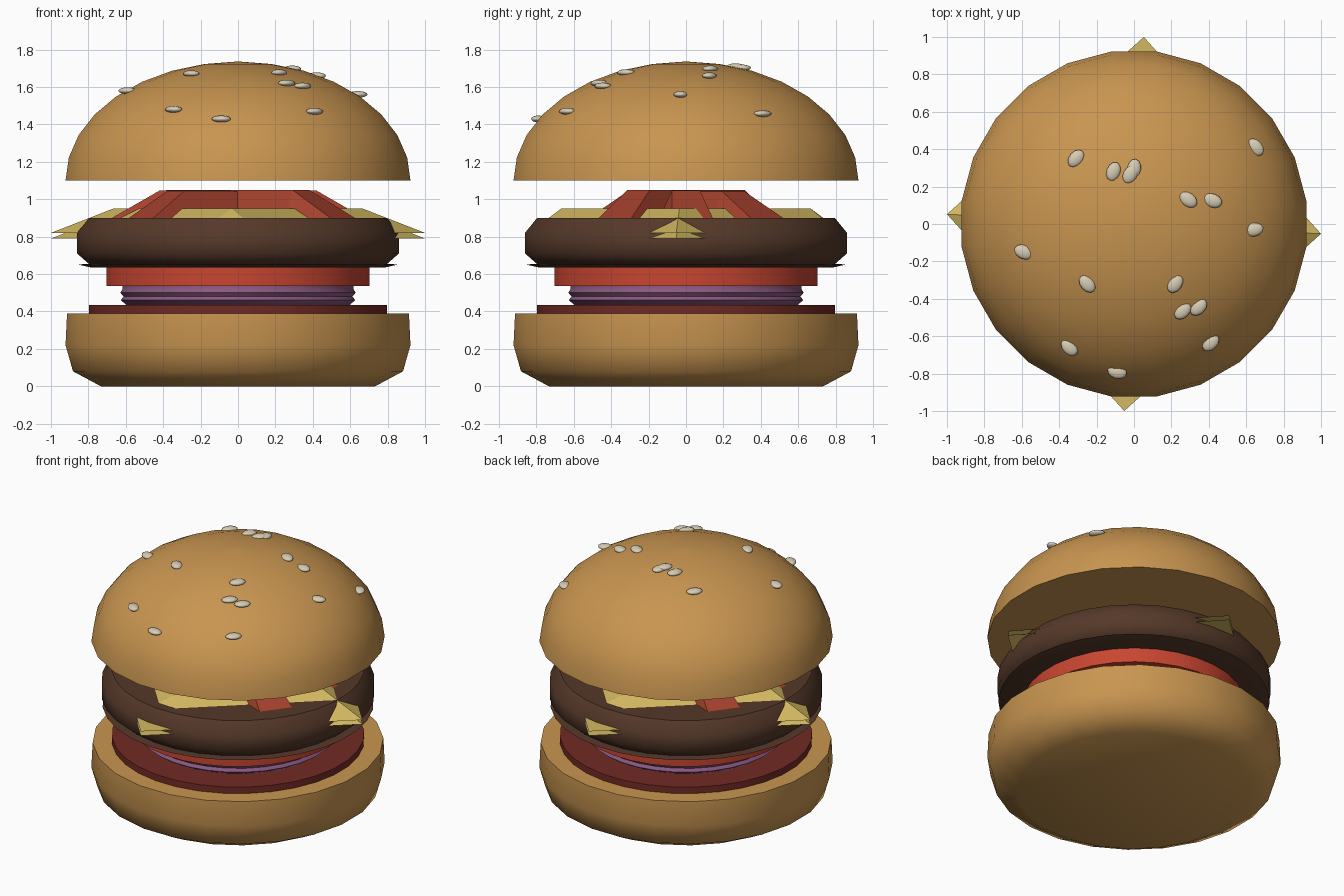
import bpy, bmesh, math
from mathutils import Matrix

if "Cube" in bpy.data.objects:
    bpy.data.objects.remove(bpy.data.objects["Cube"])


def material(name, rgb):
    m = bpy.data.materials.new(name)
    m.diffuse_color = (*rgb, 1)
    m.use_nodes = True
    m.node_tree.nodes["Principled BSDF"].inputs["Base Color"].default_value = m.diffuse_color
    return m


BUN = material("bun", (0.58, 0.30, 0.08))
MEAT = material("meat", (0.09, 0.04, 0.022))
CHEESE = material("cheese", (0.65, 0.48, 0.12))
TOMATO = material("tomato", (0.58, 0.06, 0.03))
SAUCE = material("sauce", (0.17, 0.023, 0.017))
ONION = material("onion", (0.26, 0.10, 0.22))
BACON = material("bacon", (0.38, 0.053, 0.026))
SEED = material("seed", (0.68, 0.61, 0.46))


def add_object(name, bm, mat, smooth):
    mesh = bpy.data.meshes.new(name)
    bm.to_mesh(mesh)
    bm.free()
    ob = bpy.data.objects.new(name, mesh)
    bpy.context.collection.objects.link(ob)
    mesh.materials.append(mat)
    if smooth:
        bpy.ops.object.select_all(action='DESELECT')
        ob.select_set(True)
        bpy.context.view_layer.objects.active = ob
        bpy.ops.object.shade_smooth_by_angle(angle=math.radians(smooth))
    return ob


def lathe(name, profile, mat, sides=32, smooth=40):
    """Revolve (radius, z) points, listed bottom to top, and cap both ends."""
    bm = bmesh.new()
    rings = []
    for r, z in profile:
        ring = []
        for i in range(sides):
            a = 2 * math.pi * (i + 0.5) / sides
            ring.append(bm.verts.new((r * math.cos(a), r * math.sin(a), z)))
        rings.append(ring)
    for lo, hi in zip(rings, rings[1:]):
        for i in range(sides):
            j = (i + 1) % sides
            bm.faces.new((lo[i], lo[j], hi[j], hi[i]))
    bm.faces.new(rings[0][::-1])
    bm.faces.new(rings[-1])
    return add_object(name, bm, mat, smooth)


def draped_sheet(name, half_x, half_y, nx, ny, z_edge, z_top, angle, mat):
    """Thin triangulated grid whose border row hangs lower than the middle."""
    bm = bmesh.new()
    rot = Matrix.Rotation(math.radians(angle), 4, 'Z')
    g = []
    for i in range(nx + 1):
        row = []
        for j in range(ny + 1):
            border = i in (0, nx) or j in (0, ny)
            v = bm.verts.new((half_x * (2 * i / nx - 1), half_y * (2 * j / ny - 1),
                              z_edge if border else z_top))
            row.append(v)
        g.append(row)
    for i in range(nx):
        for j in range(ny):
            a, b, c, d = g[i][j], g[i + 1][j], g[i + 1][j + 1], g[i][j + 1]
            bm.faces.new((a, b, c))
            bm.faces.new((a, c, d))
    bm.transform(rot)
    return add_object(name, bm, mat, 0)


# Buns
lathe("bottom_bun", [(0.74, 0), (0.89, 0.08), (0.93, 0.22), (0.922, 0.39)], BUN, 24, 50)
dome = [(0.93 * math.cos(t), 1.10 + 0.635 * math.sin(t))
        for t in (math.radians(11.25 * k) for k in range(8))]
lathe("top_bun", dome + [(0.02, 1.735)], BUN, 24, 50)

# Round fillings
lathe("sauce", [(0.80, 0.39), (0.80, 0.435)], SAUCE)
lathe("onion", [(0.60, 0.435), (0.63, 0.46), (0.615, 0.48), (0.632, 0.50),
                (0.62, 0.52), (0.62, 0.535)], ONION)
lathe("tomato_slice", [(0.707, 0.535), (0.707, 0.635)], TOMATO)
lathe("patty_rim", [(0.79, 0.635), (0.86, 0.651), (0.79, 0.655)], MEAT, 32, 20)
lathe("patty", [(0.79, 0.645), (0.865, 0.71), (0.865, 0.82), (0.80, 0.90)], MEAT, 32, 50)

# Two cheese slices, corners hanging over the patty
for k, drop in enumerate((0, 0.03)):
    draped_sheet(f"cheese_slice_{k + 1}", 0.708, 0.708, 6, 6,
                 0.82 - drop, 0.95 - drop, -48, CHEESE)

# Bacon strips fanned over the cheese
for k, angle in enumerate((-37, 0, 37)):
    draped_sheet(f"bacon_strip_{k + 1}", 0.70, 0.15, 5, 4,
                 0.885, 1.05 - 0.004 * k, angle, BACON)

# Sesame seeds: x, y, turn
seeds = [(-0.31, 0.35, 50), (-0.11, 0.28, 70), (0, 0.295, 80), (-0.02, 0.265, 60),
         (0.65, 0.41, -50), (0.29, 0.13, -35), (0.42, 0.125, -20), (0.64, -0.03, 10),
         (-0.59, -0.15, -25), (-0.25, -0.32, -50), (0.22, -0.32, 55), (0.26, -0.465, 45),
         (0.345, -0.445, 45), (-0.345, -0.66, -45), (0.41, -0.635, 45), (-0.09, -0.79, -15)]
for k, (x, y, turn) in enumerate(seeds):
    z = 1.10 + 0.635 * math.sqrt(1 - (x * x + y * y) / 0.93 ** 2)
    bm = bmesh.new()
    bmesh.ops.create_uvsphere(bm, u_segments=12, v_segments=8, radius=1)
    bm.transform(Matrix.Translation((x, y, z))
                 @ Matrix.Rotation(math.radians(turn), 4, 'Z')
                 @ Matrix.Diagonal((0.053, 0.037, 0.018, 1)))
    add_object(f"sesame_seed_{k + 1}", bm, SEED, 60)
